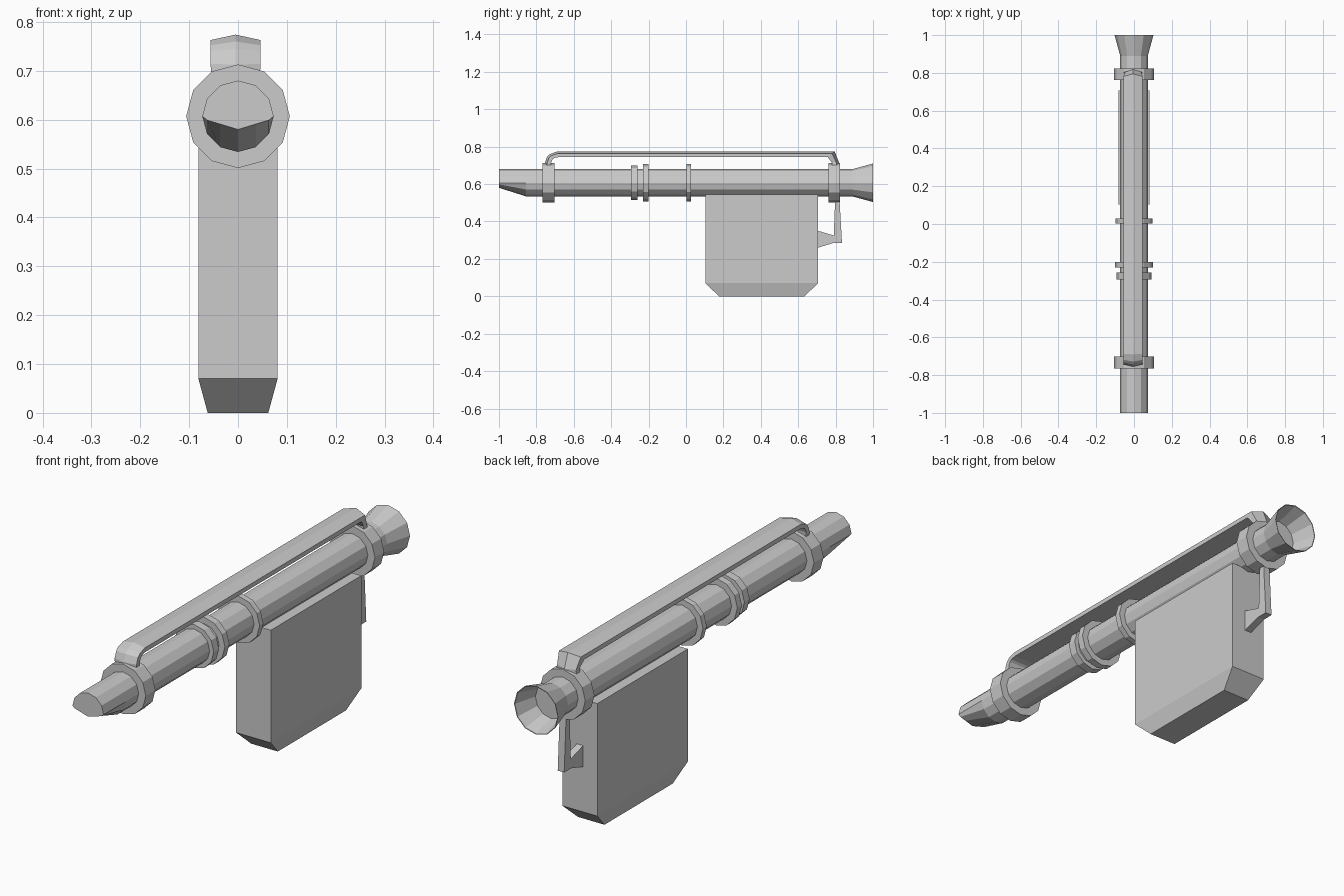
import bpy, math

if "Cube" in bpy.data.objects:
    bpy.data.objects.remove(bpy.data.objects["Cube"])

AXIS_Z = 0.607
SIDES = 12


def make(name, verts, faces):
    mesh = bpy.data.meshes.new(name)
    mesh.from_pydata(verts, [], faces)
    mesh.update()
    obj = bpy.data.objects.new(name, mesh)
    bpy.context.collection.objects.link(obj)
    return obj


def loft(name, rings):
    """Skin a list of equal-length vertex rings and cap both ends."""
    n = len(rings[0])
    verts = [v for r in rings for v in r]
    faces = [(k * n + i, k * n + (i + 1) % n, (k + 1) * n + (i + 1) % n, (k + 1) * n + i)
             for k in range(len(rings) - 1) for i in range(n)]
    faces.append(tuple(reversed(range(n))))
    faces.append(tuple(range((len(rings) - 1) * n, len(rings) * n)))
    return loft_fix(make(name, verts, faces))


def loft_fix(obj):
    import bmesh
    bm = bmesh.new()
    bm.from_mesh(obj.data)
    bmesh.ops.recalc_face_normals(bm, faces=bm.faces)
    bm.to_mesh(obj.data)
    bm.free()
    return obj


def circle(y, r):
    return [(r * math.cos(2 * math.pi * i / SIDES), y,
             AXIS_Z + r * math.sin(2 * math.pi * i / SIDES)) for i in range(SIDES)]


def rect(z, hx, y0, y1):
    return [(-hx, y0, z), (hx, y0, z), (hx, y1, z), (-hx, y1, z)]


# Barrel: slanted muzzle underside, flared and recessed rear bell
R = 0.073
muzzle = [(x, y, max(z, 0.58 + 0.022 * abs(x) / R)) for x, y, z in circle(-1, R)]
loft("barrel", [muzzle, circle(-0.855, R), circle(0.89, R), circle(1, 0.103),
                circle(0.999, 0.1), circle(0.9, R)])

# Collars around the barrel
for name, y0, y1, r in [("front_collar", -0.766, -0.702, 0.106),
                        ("small_band", -0.293, -0.258, 0.092),
                        ("middle_band", -0.23, -0.2, 0.1),
                        ("centre_band", 0.003, 0.028, 0.099),
                        ("rear_collar", 0.762, 0.823, 0.106)]:
    loft(name, [circle(y0, r), circle(y1, r)])

# Top rail: ridged bar bent down at both ends (outer y,z / inner y,z / half width)
rail = []
for oy, oz, iy, iz, hw in [(-0.755, 0.69, -0.722, 0.69, 0.05),
                           (-0.755, 0.713, -0.721, 0.715, 0.051),
                           (-0.743, 0.745, -0.714, 0.732, 0.051),
                           (-0.728, 0.76, -0.705, 0.739, 0.051),
                           (-0.69, 0.774, -0.682, 0.744, 0.051),
                           (0.795, 0.774, 0.758, 0.744, 0.051),
                           (0.818, 0.715, 0.78, 0.714, 0.044),
                           (0.818, 0.68, 0.78, 0.68, 0.05)]:
    cx = -0.005
    sy, sz = oy + 0.37 * (iy - oy), oz + 0.37 * (iz - oz)
    rail.append([(cx, oy, oz), (cx + hw, sy, sz), (cx + hw, iy, iz),
                 (cx - hw, iy, iz), (cx - hw, sy, sz)])
loft("top_rail", rail)

# Magazine box with tapered base
loft("magazine", [rect(0, 0.062, 0.177, 0.632), rect(0.07, 0.081, 0.103, 0.707),
                  rect(0.545, 0.081, 0.103, 0.707)])

# Bracket joining the rear collar to the magazine
profile = [(0.70, 0.352), (0.79, 0.325), (0.798, 0.53), (0.82, 0.53),
           (0.834, 0.285), (0.788, 0.285), (0.70, 0.258)]
loft("rear_bracket", [[(x, y, z) for y, z in profile] for x in (-0.015, 0.015)])
